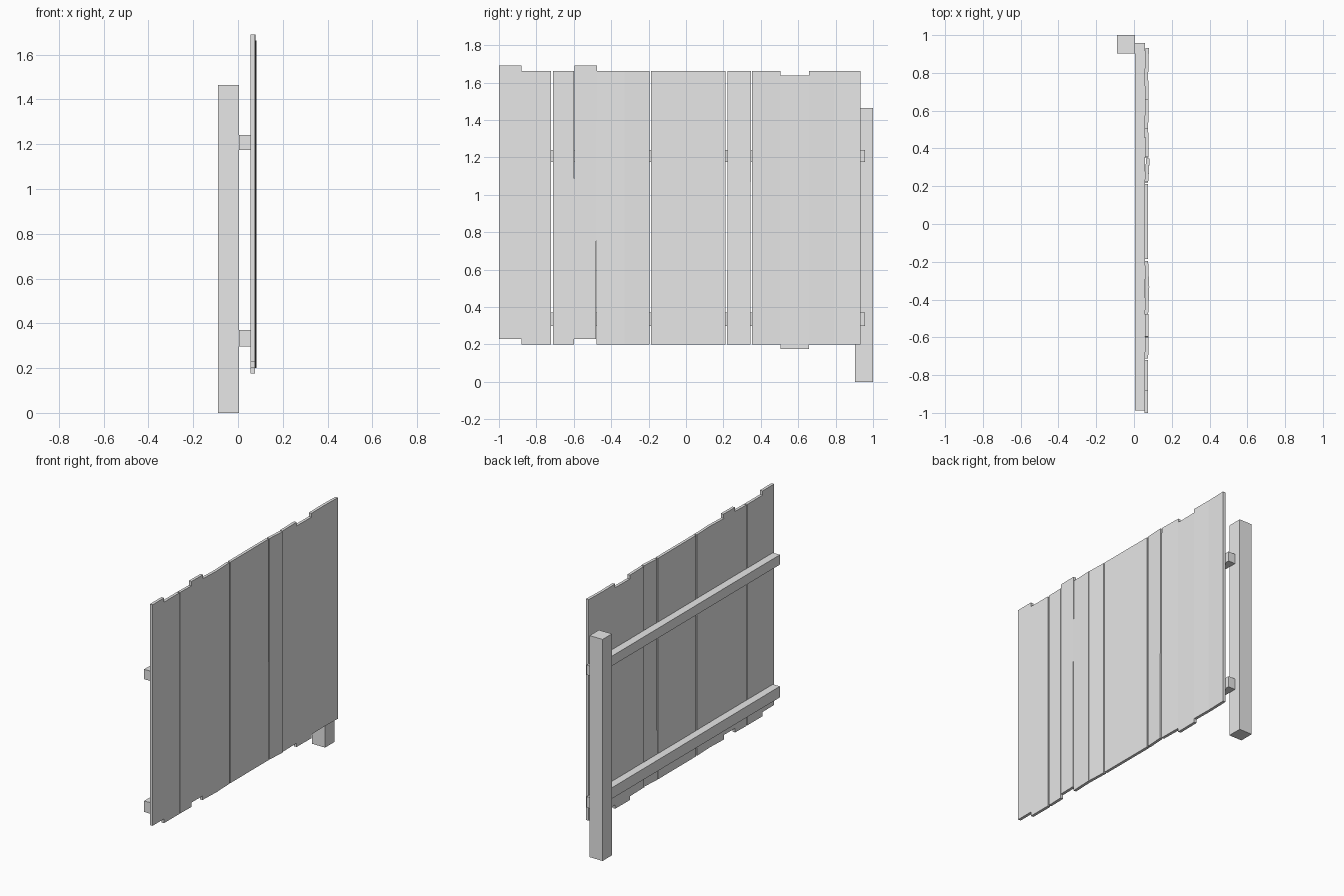
import bpy, bmesh
from mathutils import Vector

if "Cube" in bpy.data.objects:
    bpy.data.objects.remove(bpy.data.objects["Cube"])

wood = bpy.data.materials.new("pale grey wood")
wood.diffuse_color = (0.8, 0.8, 0.8, 1)
wood.use_nodes = True
wood.node_tree.nodes["Principled BSDF"].inputs["Base Color"].default_value = wood.diffuse_color


def box(name, x, y, z, skew=(0, 0), roll=0):
    """Box from ranges; skew pushes each y edge outward in x, roll leans its top in y."""
    bm = bmesh.new()
    bmesh.ops.create_cube(bm, size=1)
    for v in bm.verts:
        i, j, k = (int(c > 0) for c in v.co)
        v.co = Vector((x[i] + skew[j], y[j] + (roll if k else -roll), z[k]))
    me = bpy.data.meshes.new(name)
    bm.to_mesh(me)
    bm.free()
    me.materials.append(wood)
    ob = bpy.data.objects.new(name, me)
    bpy.context.collection.objects.link(ob)


# Upright post at one end
box("post", (-0.09, 0.005), (0.903, 1.0), (0, 1.465))

# Two horizontal rails
for name, z in (("lower_rail", (0.297, 0.37)), ("upper_rail", (1.175, 1.24))):
    box(name, (0.005, 0.057), (-0.988, 0.957), z)

# Vertical boards: y start, y end, height shift, outward skew at each edge, roll
boards = [
    (-1.0, -0.88, 0.028, 0, 0, 0),
    (-0.88, -0.721, 0, 0, 0, 0),
    (-0.711, -0.598, 0, 0, 0.003, 0),
    (-0.598, -0.479, 0.028, 0.001, 0.003, 0.003),
    (-0.479, -0.33, 0, 0, 0.006, 0),
    (-0.33, -0.196, 0, 0.005, 0, 0),
    (-0.186, -0.05, 0, 0, 0, 0),
    (-0.05, 0.08, 0, 0, 0, 0),
    (0.08, 0.211, 0, 0, 0, 0),
    (0.221, 0.346, 0, 0, 0.008, 0.001),
    (0.353, 0.505, 0, 0.003, 0, 0.001),
    (0.505, 0.657, -0.025, 0, 0.002, 0),
    (0.657, 0.79, 0, 0.002, 0, 0),
    (0.79, 0.932, 0, 0, 0.004, 0),
]
for n, (y0, y1, dz, a, b, roll) in enumerate(boards, 1):
    box(f"board_{n}", (0.056, 0.075), (y0, y1), (0.2 + dz, 1.662 + dz), (a, b), roll)
